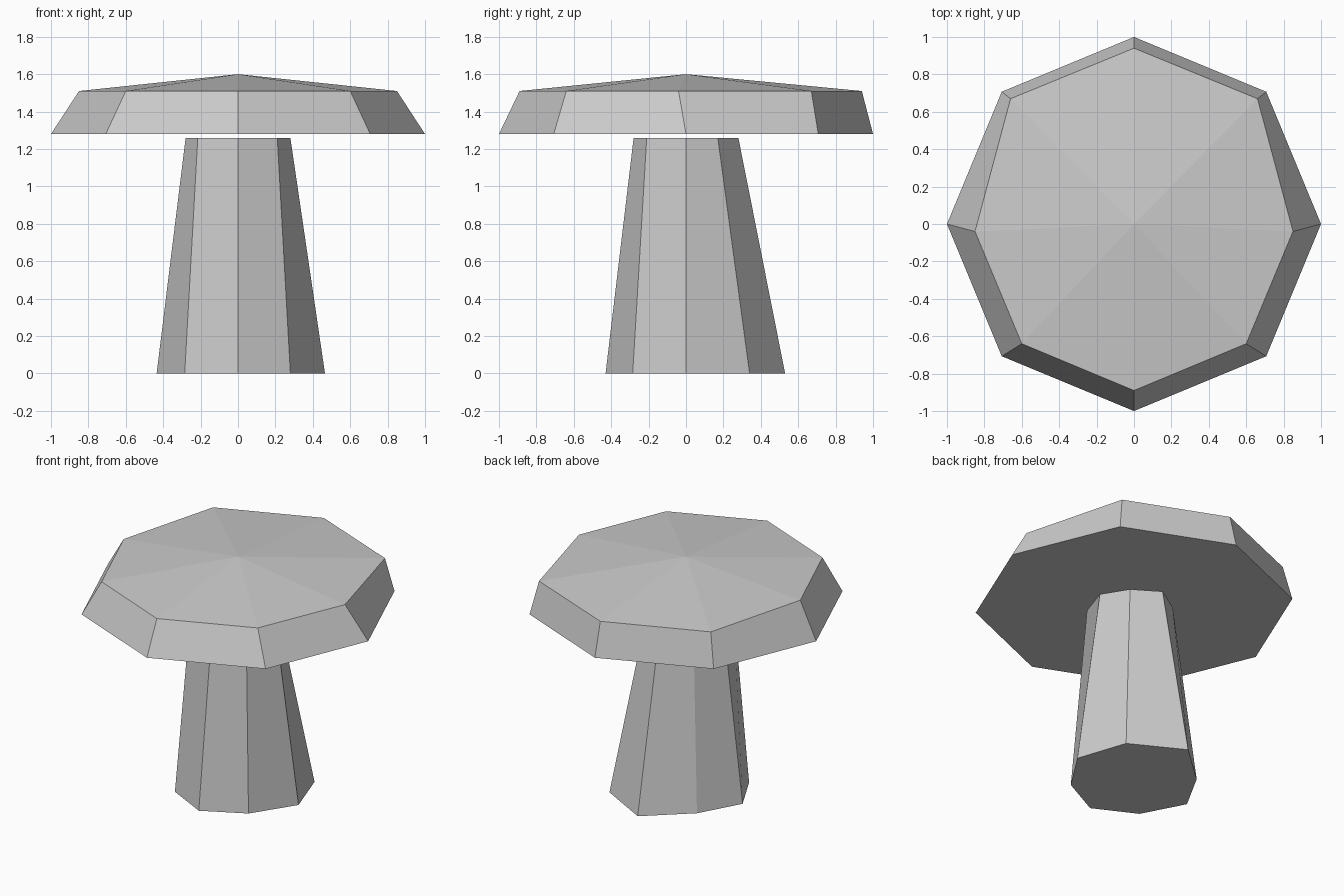
import bpy, bmesh
from math import cos, sin, tau

if "Cube" in bpy.data.objects:
    bpy.data.objects.remove(bpy.data.objects["Cube"])


def loft(name, lower, upper, apex=None):
    """Flat-faced solid between two rings, topped by a face or a point."""
    bm = bmesh.new()
    a = [bm.verts.new(p) for p in lower]
    b = [bm.verts.new(p) for p in upper]
    n = len(a)
    for i in range(n):
        j = (i + 1) % n
        bm.faces.new((a[i], a[j], b[j], b[i]))
    bm.faces.new(a[::-1])
    if apex:
        tip = bm.verts.new(apex)
        for i in range(n):
            bm.faces.new((b[i], b[(i + 1) % n], tip))
    else:
        bm.faces.new(b)
    bmesh.ops.recalc_face_normals(bm, faces=bm.faces)
    me = bpy.data.meshes.new(name)
    bm.to_mesh(me)
    bm.free()
    ob = bpy.data.objects.new(name, me)
    bpy.context.collection.objects.link(ob)
    return ob


def at(points, z):
    return [(x, y, z) for x, y in points]


# Stem: irregular tapered octagon, counter-clockwise from +x
stem_foot = [(.465, 0), (.35, .34), (0, .53), (-.28, .28),
             (-.435, 0), (-.285, -.285), (0, -.43), (.28, -.285)]
stem_neck = [(.28, 0), (.175, .17), (0, .28), (-.175, .17),
             (-.28, 0), (-.215, -.21), (0, -.28), (.21, -.21)]
loft("mushroom_stem", at(stem_foot, 0), at(stem_neck, 1.26))

# Cap: regular octagonal rim, skewed upper ring, shallow pointed top
rim = [(cos(i * tau / 8), sin(i * tau / 8)) for i in range(8)]
half = [(.66, .67), (.85, -.04), (.60, -.64)]
mirrored = [(-x, y) for x, y in half]
shoulder = [half[1], half[0], (0, .94), *mirrored, (0, -.89), half[2]]
loft("mushroom_cap", at(rim, 1.28), at(shoulder, 1.51), (0, 0, 1.60))
